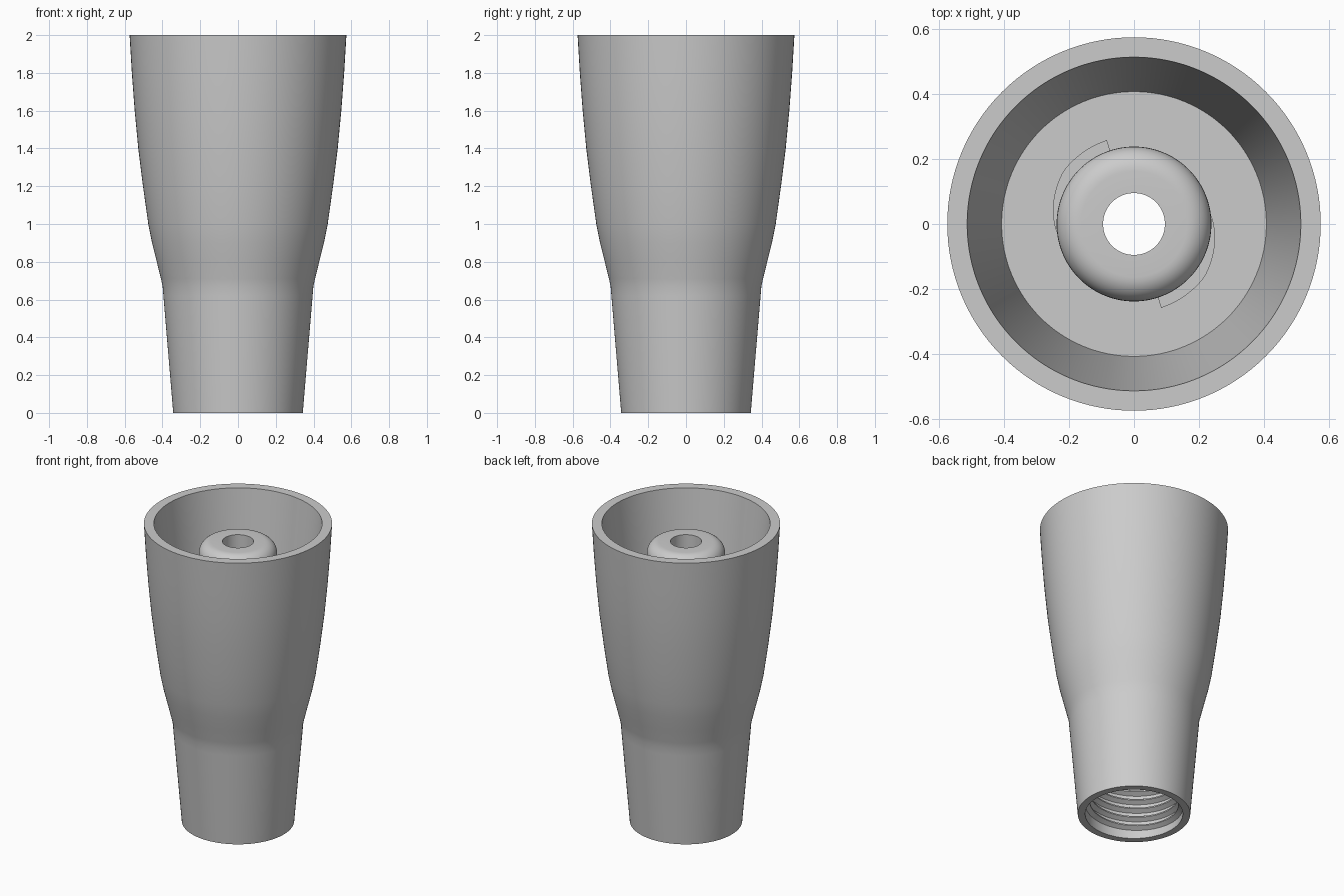
import bpy
import bmesh
from math import sin, cos, pi, radians

cube = bpy.data.objects.get("Cube")
if cube:
    bpy.data.objects.remove(cube)

grey = bpy.data.materials.new("plain grey")
grey.use_nodes = True
colour = (0.6, 0.6, 0.6, 1)
grey.diffuse_color = colour
grey.node_tree.nodes["Principled BSDF"].inputs["Base Color"].default_value = colour


def sweep(name, sections, closed):
    """Skin a list of equal cross-sections; cap the ends unless closed."""
    bm = bmesh.new()
    rings = [[bm.verts.new(p) for p in section] for section in sections]
    pairs = list(zip(rings, rings[1:]))
    if closed:
        pairs.append((rings[-1], rings[0]))
    else:
        bm.faces.new(rings[0])
        bm.faces.new(rings[-1])
    for a, b in pairs:
        for i in range(len(a)):
            j = (i + 1) % len(a)
            bm.faces.new((a[i], a[j], b[j], b[i]))
    bmesh.ops.recalc_face_normals(bm, faces=bm.faces)
    mesh = bpy.data.meshes.new(name)
    bm.to_mesh(mesh)
    bm.free()
    mesh.materials.append(grey)
    obj = bpy.data.objects.new(name, mesh)
    bpy.context.collection.objects.link(obj)
    bpy.ops.object.select_all(action="DESELECT")
    obj.select_set(True)
    bpy.context.view_layer.objects.active = obj
    bpy.ops.object.shade_smooth_by_angle(angle=radians(30))
    return obj


def around(profile, angle, lift=0):
    return [(r * cos(angle), r * sin(angle), z + lift) for r, z in profile]


# Outer wall: tapered foot flowing into a flared cup
outer = [(0.343, 0), (0.395, 0.62), (0.399, 0.67), (0.408, 0.71),
         (0.43, 0.8), (0.455, 0.9), (0.475, 1.0), (0.503, 1.2),
         (0.528, 1.4), (0.547, 1.6), (0.562, 1.8), (0.574, 2)]

# Cup interior, rounded centre post, through hole and bottom bore
floor_z, post_top, post_r, fillet = 0.98, 1.88, 0.238, 0.075
cup = [(0.513, 2), (0.407, floor_z), (post_r, floor_z)]
dome = [(post_r - fillet + fillet * cos(t), post_top - fillet + fillet * sin(t))
        for t in (pi / 2 * i / 8 for i in range(9))]
bore_r, bore_top = 0.298, 0.68
bore = [(0.095, post_top), (0.095, bore_top), (bore_r, bore_top), (bore_r, 0)]

STEPS = 128
sweep("cup_body", [around(outer + cup + dome + bore, 2 * pi * i / STEPS)
                   for i in range(STEPS)], True)

# Helical ridge lining the bottom bore
pitch, turns, per_turn = 0.06, 10, 64
ridge = [(bore_r + 0.006, 0), (0.27, 0.02), (0.27, 0.028), (bore_r + 0.006, 0.048)]
sweep("internal_thread",
      [around(ridge, 2 * pi * i / per_turn, 0.015 + pitch * i / per_turn)
       for i in range(turns * per_turn + 1)], False)

# Pair of cam-shaped locking lugs on the post
for name, turn in (("left_lug", pi), ("right_lug", 0)):
    sections = []
    for i in range(25):
        t = i / 24
        r = 0.236 + 0.035 * min(1, t * 1.8) ** 0.8
        lug = [(0.2, 1.5), (r, 1.5), (r, 1.6), (0.2, 1.6)]
        sections.append(around(lug, radians(188 - 80 * t) + turn))
    sweep(name, sections, False)
